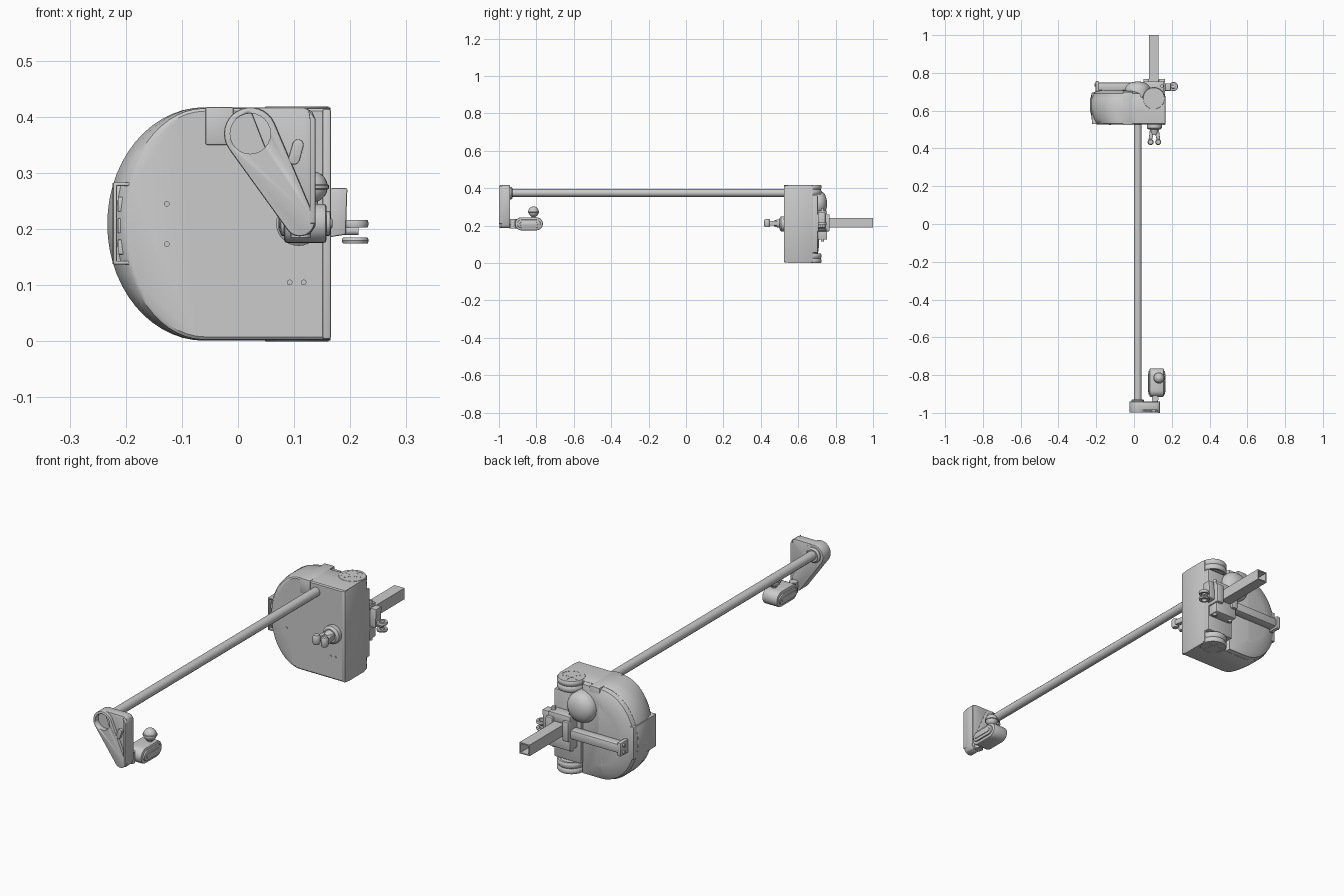
import bpy, bmesh
from math import sin, cos, pi, radians, acos, atan2, hypot
from mathutils import Vector

if "Cube" in bpy.data.objects:
    bpy.data.objects.remove(bpy.data.objects["Cube"])


def put(axis, u, v, d):
    return {'x': (d, u, v), 'y': (u, d, v), 'z': (u, v, d)}[axis]


def finish(name, bm, angle=35, bevel=0):
    bmesh.ops.remove_doubles(bm, verts=bm.verts, dist=1e-5)
    bmesh.ops.recalc_face_normals(bm, faces=bm.faces)
    if bevel:
        sharp = [e for e in bm.edges if len(e.link_faces) == 2 and e.calc_face_angle(0) > 0.6]
        bmesh.ops.bevel(bm, geom=sharp, offset=bevel, segments=2, affect='EDGES', profile=0.5)
    me = bpy.data.meshes.new(name)
    bm.to_mesh(me)
    bm.free()
    me.shade_smooth()
    me.set_sharp_from_angle(angle=radians(angle))
    ob = bpy.data.objects.new(name, me)
    bpy.context.collection.objects.link(ob)
    return ob


def loft(name, axis, rings, bevel=0):
    """rings: list of (depth, [(u, v), ...]) with equal point counts"""
    bm = bmesh.new()
    vs = [[bm.verts.new(put(axis, u, v, d)) for u, v in pts] for d, pts in rings]
    n = len(vs[0])
    for a, b in zip(vs, vs[1:]):
        for i in range(n):
            bm.faces.new((a[i], a[(i + 1) % n], b[(i + 1) % n], b[i]))
    bm.faces.new(vs[0])
    bm.faces.new(vs[-1])
    return finish(name, bm, bevel=bevel)


def prism(name, axis, pts, d0, d1, bevel=0):
    return loft(name, axis, [(d0, pts), (d1, pts)], bevel)


def box(name, x, y, z, bevel=0.003):
    return prism(name, 'z', [(x[0], y[0]), (x[1], y[0]), (x[1], y[1]), (x[0], y[1])], z[0], z[1], bevel)


def lathe(name, axis, center, prof, seg=28, phase=0, closed=False):
    """prof: (radius, position along axis); center: the two other coordinates"""
    bm = bmesh.new()
    rings = [[bm.verts.new(put(axis, center[0] + r * cos(phase + 2 * pi * i / seg),
                               center[1] + r * sin(phase + 2 * pi * i / seg), d))
              for i in range(seg)] for r, d in prof]
    pairs = list(zip(rings, rings[1:])) + ([(rings[-1], rings[0])] if closed else [])
    for a, b in pairs:
        for i in range(seg):
            j = (i + 1) % seg
            bm.faces.new((a[i], a[j], b[j], b[i]))
    if not closed:
        for r, p in ((rings[0], prof[0]), (rings[-1], prof[-1])):
            if p[0] > 0:
                bm.faces.new(r)
    return finish(name, bm)


def cyl(name, axis, center, r, d0, d1, seg=24):
    return lathe(name, axis, center, [(r, d0), (r, d1)], seg)


def ball(name, c, r):
    return lathe(name, 'z', c[:2], [(r * sin(pi * i / 10), c[2] - r * cos(pi * i / 10)) for i in range(11)], 20)


def capsule(a, ra, b, rb, n=12):
    """outline around two circles"""
    dx, dy = b[0] - a[0], b[1] - a[1]
    t, k = atan2(dy, dx), acos((ra - rb) / hypot(dx, dy))
    out = [(b[0] + rb * cos(t - k + 2 * k * i / n), b[1] + rb * sin(t - k + 2 * k * i / n)) for i in range(n + 1)]
    s = 2 * pi - 2 * k
    return out + [(a[0] + ra * cos(t + k + s * i / n), a[1] + ra * sin(t + k + s * i / n)) for i in range(n + 1)]


# D-shaped motor housing, narrower on its rounded side at the front
def d_shape(inset, edge, right=0.165):
    pts = [(right - edge, 0.001 + edge), (right - edge, 0.417 - edge)]
    for i in range(29):
        t = pi / 2 + pi * i / 28
        pts.append((-0.06 + (0.173 - inset) * cos(t), 0.209 + (0.208 - edge) * sin(t)))
    return pts


loft('housing', 'y', [(0.527, d_shape(0.036, 0.007)), (0.531, d_shape(0.028, 0.002)),
                      (0.555, d_shape(0.012, 0)), (0.6, d_shape(0, 0)),
                      (0.665, d_shape(0, 0)), (0.67, d_shape(0.003, 0.003))])
loft('rear_cover', 'y', [(0.665, d_shape(0.003, 0.003, 0.04)), (0.69, d_shape(0.008, 0.008, 0.04)),
                         (0.702, d_shape(0.03, 0.03, 0.03)), (0.71, d_shape(0.07, 0.08, 0.0))])
box('rear_plate', (0.03, 0.165), (0.66, 0.705), (0.055, 0.362), 0.005)
box('side_flange', (0.15, 0.166), (0.524, 0.68), (0.004, 0.414), 0.004)
box('corner_block', (-0.058, -0.008), (0.524, 0.7), (0.35, 0.4175))
for x, z in ((0.092, 0.105), (0.117, 0.105), (-0.127, 0.245), (-0.127, 0.173)):
    cyl('housing_screw', 'y', (x, z), 0.005, 0.523, 0.53, 12)

# connector panel on the rounded side
box('connector_panel', (-0.224, -0.167), (0.55, 0.695), (0.137, 0.283))
for x in ((-0.222, -0.216), (-0.173, -0.167)):
    box('panel_rim', x, (0.53, 0.56), (0.137, 0.283), 0.001)
for z in ((0.137, 0.143), (0.277, 0.283)):
    box('panel_rim', (-0.222, -0.167), (0.53, 0.56), z, 0.001)
for i in range(4):
    box('socket', (-0.19, -0.175), (0.535, 0.56), (0.16 + i * 0.028, 0.175 + i * 0.028), 0.001)
for z in (0.155, 0.193, 0.231):
    box('port', (-0.214, -0.199), (0.538, 0.56), (z, z + 0.026), 0.001)

# spoked rollers at the top and bottom of the housing
for base, side in ((0.418, -1), (0.0, 1)):
    h = lambda d: base + side * d
    c = (0.105, 0.665)
    lathe('roller_rim', 'z', c, [(0.046, h(0)), (0.056, h(0)), (0.06, h(0.006)), (0.06, h(0.016)),
                                 (0.055, h(0.024)), (0.06, h(0.032)), (0.06, h(0.044)),
                                 (0.056, h(0.05)), (0.046, h(0.05))], 32, closed=True)
    cyl('roller_web', 'z', c, 0.048, h(0.0008), h(0.046))
    cyl('roller_hub', 'z', c, 0.014, h(0), h(0.055))
    for k in range(5):
        t = 2 * pi * k / 5 + 0.3
        e = (c[0] + 0.047 * cos(t), c[1] + 0.047 * sin(t))
        prism('roller_spoke', 'z', capsule(c, 0.006, e, 0.005, 4), h(0), h(0.01))

# rear motor dome and horizontal arm
lathe('motor_dome', 'y', (0.02, 0.318), [(0.068, 0.66), (0.068, 0.715), (0.062, 0.73), (0.048, 0.744),
                                        (0.025, 0.752), (0, 0.755)], 32)
box('rear_arm', (-0.19, 0.09), (0.706, 0.75), (0.177, 0.219), 0.008)
box('arm_end_cap', (-0.204, -0.184), (0.698, 0.756), (0.168, 0.23), 0.006)
for z in (0.183, 0.215):
    cyl('arm_end_bolt', 'x', (0.735, z), 0.008, -0.21, -0.2, 12)

# hollow square tube and its clamp
q = 2 ** 0.5
lathe('square_tube', 'y', (0.105, 0.215), [(0.025 * q, 0.68), (0.025 * q, 1.0), (0.02 * q, 1.0),
                                          (0.02 * q, 0.68)], 4, pi / 4, True)
for z in ((0.125, 0.19), (0.24, 0.28)):
    box('tube_clamp_jaw', (0.05, 0.16), (0.695, 0.755), z, 0.005)
for x in ((0.05, 0.08), (0.13, 0.165)):
    box('tube_clamp_side', x, (0.695, 0.768), (0.17, 0.26), 0.005)
for x in (0.062, 0.148):
    cyl('tube_clamp_bolt', 'z', (x, 0.73), 0.009, 0.115, 0.295, 12)
prism('clamp_ear', 'y', [(0.16, 0.185), (0.192, 0.19), (0.195, 0.273), (0.165, 0.273)], 0.705, 0.745, 0.003)
cyl('clamp_screw', 'x', (0.725, 0.197), 0.008, 0.15, 0.215, 14)
for z in ((0.174, 0.185), (0.203, 0.216)):
    lathe('clamp_loop', 'z', (0.209, 0.728), [(0.012, z[0]), (0.022, z[0]), (0.024, sum(z) / 2),
                                             (0.022, z[1]), (0.012, z[1])], 20, closed=True)

# forked fitting on the front of the housing
lathe('fork_base', 'y', (0.108, 0.21), [(0.03, 0.5), (0.04, 0.508), (0.04, 0.53)])
lathe('fork_stem', 'y', (0.108, 0.212), [(0.015, 0.47), (0.02, 0.485), (0.024, 0.505)])
for s in (-1, 1):
    prism('fork_prong', 'z', capsule((0.108 + s * 0.012, 0.495), 0.012, (0.108 + s * 0.022, 0.445), 0.009),
          0.2, 0.225, 0.003)
    lathe('fork_tip', 'z', (0.108 + s * 0.02, 0.434), [(0.012, 0.193), (0.016, 0.2), (0.016, 0.228),
                                                      (0.012, 0.235)], 16)

# long rod
cyl('long_rod', 'y', (0.02, 0.375), 0.0205, -0.965, 0.54, 12)

# end bracket: slanted beam, web plate and recessed rod socket
beam = prism('bracket_beam', 'y', capsule((0.022, 0.37), 0.047, (0.11, 0.214), 0.027, 16), -0.998, -0.94, 0.004)
cutter = cyl('socket_cutter', 'y', (0.022, 0.37), 0.036, -1.05, -0.975)
cutter.hide_render = True
cutter.hide_viewport = True
cut = beam.modifiers.new('socket', 'BOOLEAN')
cut.operation, cut.object, cut.solver = 'DIFFERENCE', cutter, 'EXACT'
prism('bracket_web', 'y', [(0.02, 0.4165), (0.118, 0.4165), (0.132, 0.41), (0.138, 0.396), (0.138, 0.205),
                           (0.128, 0.19), (0.105, 0.19), (0.05, 0.34)], -0.985, -0.942, 0.003)
prism('bracket_rim', 'y', [(0.125, 0.414), (0.138, 0.396), (0.138, 0.21), (0.128, 0.21), (0.128, 0.395)],
      -1.0, -0.94, 0.002)
prism('bracket_lug', 'y', capsule((0.1, 0.325), 0.01, (0.107, 0.35), 0.01), -0.997, -0.96, 0.002)
lathe('rod_collar', 'y', (0.02, 0.373), [(0.034, -0.945), (0.034, -0.935), (0.027, -0.928), (0.02, -0.928)])

# small swivel clamp behind the bracket
body = lambda r: capsule((-0.88, 0.21), r, (-0.8, 0.21), r)
prism('swivel_body', 'x', body(0.035), 0.082, 0.158, 0.006)
prism('swivel_side_pad', 'x', body(0.022), 0.076, 0.165, 0.003)
prism('swivel_slot_bar', 'x', body(0.009), 0.073, 0.168, 0.002)
cyl('swivel_neck', 'y', (0.112, 0.21), 0.014, -0.95, -0.9)
cyl('swivel_hinge', 'z', (0.112, -0.925), 0.018, 0.185, 0.235)
cyl('knob_stem', 'z', (0.132, -0.815), 0.011, 0.23, 0.27, 16)
ball('clamp_knob', (0.132, -0.815, 0.275), 0.028)
lathe('knob_band', 'z', (0.132, -0.815), [(0.026, 0.27), (0.03, 0.272), (0.03, 0.278), (0.026, 0.28)], 24)
